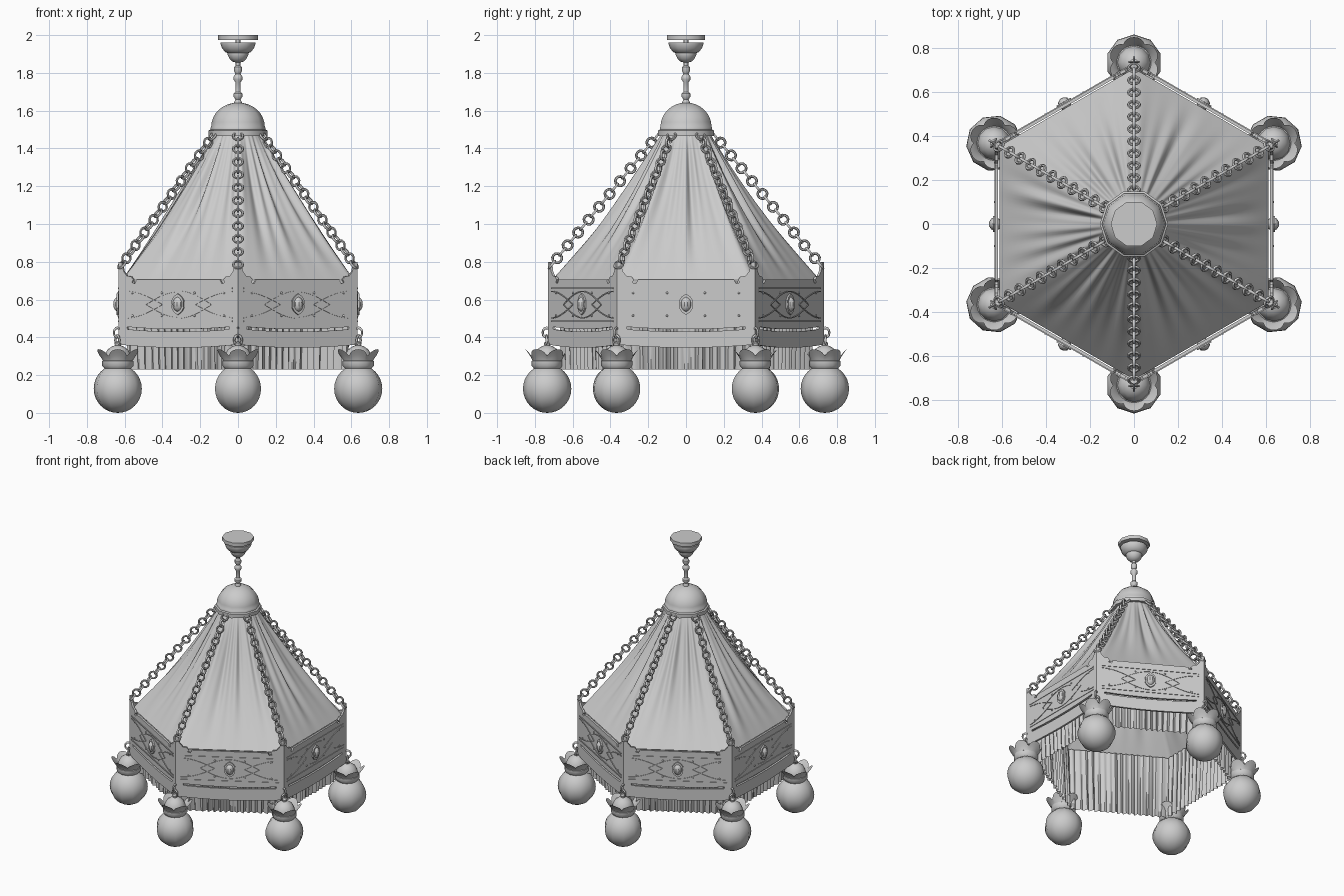
import bpy, bmesh, math, random
from math import sin, cos, pi, radians
from mathutils import Matrix, Vector

if "Cube" in bpy.data.objects:
    bpy.data.objects.remove(bpy.data.objects["Cube"])
random.seed(4)

grey = bpy.data.materials.new("plain_grey")
grey.use_nodes = True
COLOUR = (0.6, 0.6, 0.6, 1)
grey.diffuse_color = COLOUR
grey.node_tree.nodes["Principled BSDF"].inputs["Base Color"].default_value = COLOUR

R = 0.73                      # corner radius of the hexagonal frame
APOTHEM = R * cos(pi / 6)


def finish(bm, name, angle=40, start=None):
    """Make an object, or six turned copies when a start angle is given."""
    bmesh.ops.remove_doubles(bm, verts=bm.verts, dist=1e-5)
    bmesh.ops.recalc_face_normals(bm, faces=bm.faces)
    me = bpy.data.meshes.new(name)
    bm.to_mesh(me)
    bm.free()
    me.materials.append(grey)
    me.shade_smooth()
    me.set_sharp_from_angle(angle=radians(angle))
    for k in range(1 if start is None else 6):
        ob = bpy.data.objects.new(name if start is None else f"{name}_{k + 1}", me)
        bpy.context.collection.objects.link(ob)
        ob.rotation_euler.z = 0 if start is None else radians(start + 60 * k)


def sheet(bm, fn, nu, nv):
    """Closed band of quads following fn(u, v), u and v from 0 to 1."""
    rows = [[bm.verts.new(fn(i / nu, j / nv)) for i in range(nu)] for j in range(nv + 1)]
    for a, b in zip(rows, rows[1:]):
        for i in range(nu):
            n = (i + 1) % nu
            bm.faces.new((a[i], a[n], b[n], b[i]))


def lathe(bm, profile, segs, x=0):
    def point(u, v):
        r, z = profile[round(v * (len(profile) - 1))]
        return (x + r * cos(2 * pi * u), r * sin(2 * pi * u), z)
    sheet(bm, point, segs, len(profile) - 1)


def ring(bm, centre, along, across, major, minor, stretch=1.0):
    """Chain link lying in the plane of two directions."""
    normal = along.cross(across)

    def point(u, v):
        a, b = 2 * pi * u, 2 * pi * v
        rad = major + minor * cos(b)
        return centre + along * rad * cos(a) * stretch + across * rad * sin(a) + normal * minor * sin(b)
    sheet(bm, point, 12, 6)


def plate(bm, outline, depth, face_x):
    """Solid slab from an outline of (y, z), running inward from face_x."""
    front, back = ([bm.verts.new((x, y, z)) for y, z in outline] for x in (face_x, face_x - depth))
    bm.faces.new(front)
    bm.faces.new(back[::-1])
    for i in range(len(outline)):
        bm.faces.new((front[i - 1], front[i], back[i], back[i - 1]))


def strip(bm, fn, width, count=20):
    """Thin raised band on the panel face following the points fn(t)."""
    pts = [fn(i / count) for i in range(count + 1)]
    plate(bm, [(y, z + width) for y, z in pts] + [(y, z - width) for y, z in reversed(pts)], 0.008, APOTHEM + 0.004)


# Ceiling plate, cup, beaded stem and dome
bm = bmesh.new()
lathe(bm, [(0, 1.975), (0.106, 1.975), (0.106, 2.0), (0, 2.0)], 10)
finish(bm, "ceiling_plate")
bm = bmesh.new()
lathe(bm, [(0, 1.98), (0.012, 1.98), (0.012, 1.962), (0.092, 1.962), (0.092, 1.952), (0.084, 1.93), (0.068, 1.91),
           (0.055, 1.905), (0.055, 1.895), (0.045, 1.875), (0.03, 1.86), (0.012, 1.855), (0.012, 1.84),
           (0.022, 1.83), (0.022, 1.81), (0.013, 1.795), (0.024, 1.78), (0.024, 1.765), (0.014, 1.75),
           (0.014, 1.70), (0.024, 1.69), (0.024, 1.675), (0.014, 1.66), (0.02, 1.645), (0.02, 1.63)], 12)
finish(bm, "cup_and_stem")
bm = bmesh.new()
dome = [(0.142 * sin(t * pi / 16), 1.515 + 0.128 * cos(t * pi / 16)) for t in range(9)]
lathe(bm, dome + [(0.146, 1.51), (0.146, 1.5), (0.156, 1.495), (0.156, 1.467), (0.13, 1.467), (0.12, 1.5)], 10)
finish(bm, "dome_cap")


# Draped fabric roof, gathered at the top and stretched to the hexagon
def hex_radius(a):
    return 1 if abs(sin(3 * a)) > 1 - 1e-9 and cos(6 * a) < 0 and abs((a + pi / 6) % (pi / 3)) < 1e-6 \
        else cos(pi / 6) / cos((a + pi / 6) % (pi / 3) - pi / 6)


folds = [(n, random.uniform(0, 2 * pi), random.uniform(-0.5, 0.5)) for n in (13, 19, 26, 37)]


def roof_point(u, v):
    a = 2 * pi * u + pi / 6
    r = 0.12 + (0.708 * hex_radius(a) - 0.12) * v - 0.03 * sin(pi * v)
    wave = sum(cos(n * a + ph + 3 * sw * v) for n, ph, sw in folds)
    r += 0.009 * wave * sin(pi * v) * (1 - 0.6 * v)
    return (r * cos(a), r * sin(a), 1.49 - 0.785 * v)


bm = bmesh.new()
sheet(bm, roof_point, 240, 20)
finish(bm, "fabric_roof", 75)

# Pleated curtain hanging inside the frame
PLEATS = 96
jitter = [random.uniform(0.4, 1.4) for _ in range(PLEATS)]


def curtain_point(u, v):
    i = round(u * PLEATS * 4)
    a = 2 * pi * u + pi / 6
    size = 0.675 - 0.02 * v + 0.016 * jitter[i // 4] * sin(i * pi / 2 + 0.5) * (0.5 + 0.5 * v)
    r = size * hex_radius(a)
    return (r * cos(a), r * sin(a), 0.7 - 0.47 * v)


bm = bmesh.new()
sheet(bm, curtain_point, PLEATS * 4, 4)
finish(bm, "pleated_curtain", 50)

# Frame panels with raised scrolled corners
half = R / 2
corner = [(half, 0.80), (0.345, 0.795), (0.335, 0.75), (0.315, 0.725), (0.29, 0.722), (0.275, 0.705),
          (0.285, 0.69), (0.265, 0.685), (0.255, 0.705)]


def sag(t, z, w=half):
    y = (2 * t - 1) * w
    return (y, z - 0.017 * (1 - (y / half) ** 2))


bm = bmesh.new()
low = [sag(t / 12, 0.46) for t in range(13)]
plate(bm, low + corner + [(-y, z) for y, z in reversed(corner)], 0.014, APOTHEM)
finish(bm, "frame_panel", 30, 0)

# Lower valance, joined to the panel by its end posts
bm = bmesh.new()
edge = [sag(t / 12, 0.362) for t in range(13)]
top = [sag(t / 12, 0.447, 0.31) for t in range(12, -1, -1)]
plate(bm, edge + [(half, 0.46), (0.315, 0.456)] + top + [(-0.315, 0.456), (-half, 0.46)], 0.014, APOTHEM)
finish(bm, "frame_valance", 30, 0)

# Raised bands: rails, and interlocking arcs that form lens shapes
bm = bmesh.new()
for z in (0.66, 0.485):
    strip(bm, lambda t: (0.33 * (2 * t - 1), z), 0.004, 2)
for s in (-1, 1):
    strip(bm, lambda t: (0.2 * (2 * t - 1), 0.573 + s * 0.07 * sin(pi * t)), 0.003)
    for e in (-1, 1):
        strip(bm, lambda t: (e * (0.1 + 0.23 * t), 0.573 + s * 0.07 * sin(pi * t / 2)), 0.003)
finish(bm, "panel_bands", 30, 0)

# Faceted oval medallion and studs on each panel
bm = bmesh.new()
bmesh.ops.create_uvsphere(bm, u_segments=10, v_segments=8, radius=1,
                          matrix=Matrix.Translation((APOTHEM, 0, 0.575)) @ Matrix.Diagonal((0.03, 0.03, 0.04, 1)))
plate(bm, [(0.04 * cos(k * pi / 8) * (1 if k % 2 else 0.85), 0.575 + 0.056 * sin(k * pi / 8) * (0.9 if k % 2 else 1))
           for k in range(16)], 0.012, APOTHEM + 0.01)
finish(bm, "medallion", 30, 0)
bm = bmesh.new()
for y in (-0.28, -0.1, 0.1, 0.28):
    for z in (0.515, 0.635):
        bmesh.ops.create_icosphere(bm, subdivisions=1, radius=0.007, matrix=Matrix.Translation((APOTHEM, y, z)))
finish(bm, "panel_studs", 60, 0)

# Suspension chains, links alternating upright and flat
side = Vector((0, 1, 0))
start, end = Vector((0.155, 0, 1.465)), Vector((0.71, 0, 0.785))
along = (end - start).normalized()
bm = bmesh.new()
LINKS = 21
for k in range(LINKS):
    across = along.cross(side) if k % 2 else side
    ring(bm, start.lerp(end, k / (LINKS - 1)), along, across, 0.025, 0.007)
finish(bm, "chain", 60, 30)

# Short chains carrying the globes
bm = bmesh.new()
down = Vector((0, 0, -1))
for k, z in enumerate((0.425, 0.385)):
    across = side if k else Vector((1, 0, 0))
    ring(bm, Vector((R + 0.008, 0, z)), down, across, 0.021, 0.006, 1.2)
finish(bm, "globe_chain", 60, 30)

# Globes with cap and collar
GX = 0.735
bm = bmesh.new()
lathe(bm, [(0.128 * sin(t * pi / 16), 0.133 - 0.128 * cos(t * pi / 16)) for t in range(17)], 10, GX)
bmesh.ops.translate(bm, vec=(0, 0, -0.005), verts=bm.verts)
finish(bm, "globe", 60, 30)
bm = bmesh.new()
lathe(bm, [(0.07, 0.235), (0.083, 0.25), (0.083, 0.275), (0.075, 0.28), (0.07, 0.305), (0.055, 0.335),
           (0.03, 0.352), (0.015, 0.357), (0.018, 0.37), (0, 0.38)], 12, GX)
finish(bm, "globe_cap", 40, 30)


# Flared crown of petals round each cap
def petal_point(u, v):
    a = 2 * pi * u
    lift = abs(cos(3 * a)) ** 0.7
    r = 0.076 + 0.04 * v ** 1.3 * (0.5 + 0.5 * lift)
    return (GX + r * cos(a), r * sin(a), 0.272 + v * (0.03 + 0.035 * lift))


bm = bmesh.new()
sheet(bm, petal_point, 48, 4)
bmesh.ops.solidify(bm, geom=bm.faces[:], thickness=0.005)
finish(bm, "petal_crown", 50, 30)
